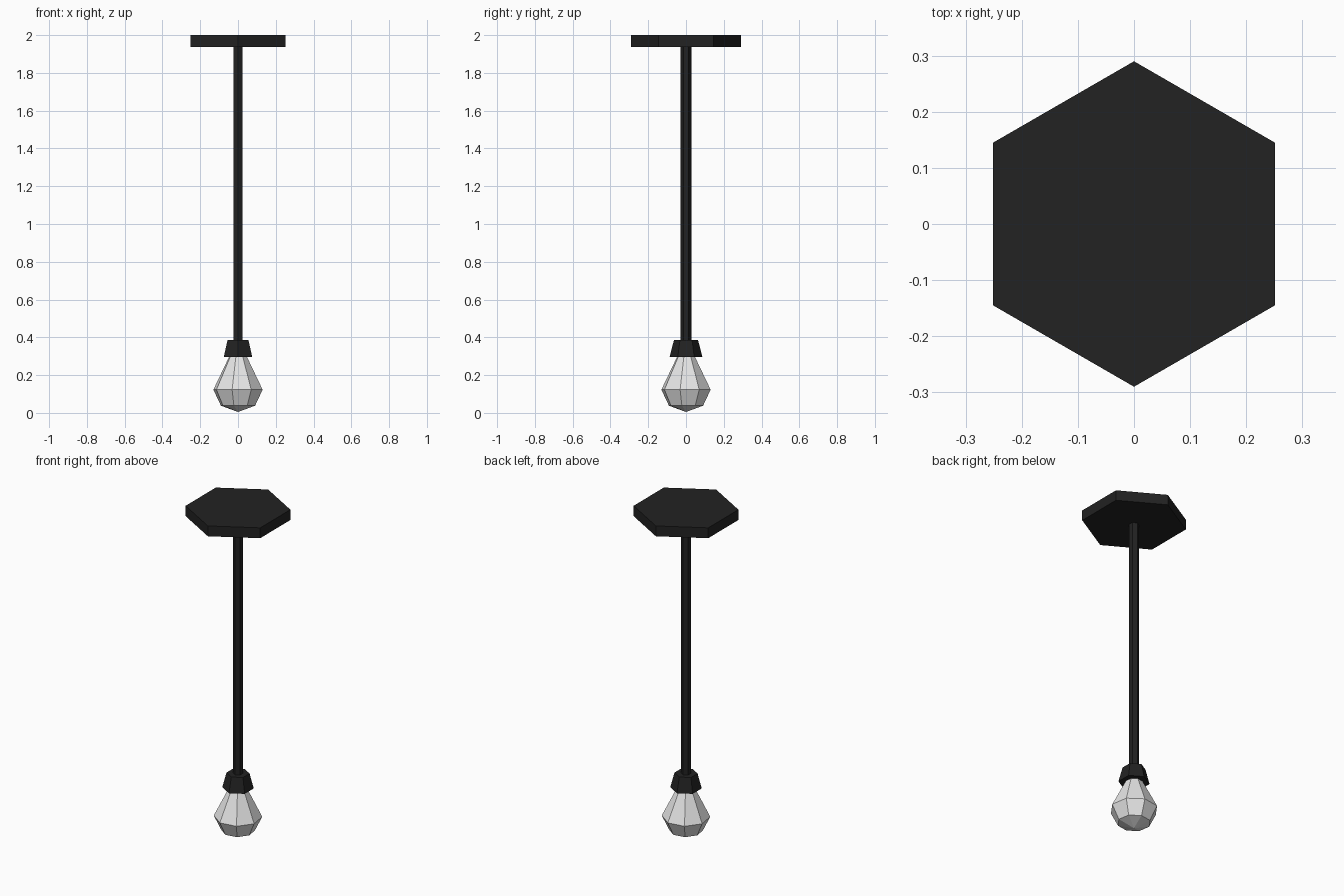
import bpy
import bmesh
from math import cos, sin, pi, radians

cube = bpy.data.objects.get("Cube")
if cube:
    bpy.data.objects.remove(cube, do_unlink=True)


def make_material(name, colour):
    mat = bpy.data.materials.new(name)
    mat.use_nodes = True
    mat.diffuse_color = colour
    mat.node_tree.nodes["Principled BSDF"].inputs["Base Color"].default_value = colour
    return mat


def lathe(name, profile, sides, turn, mat):
    """Flat-faced solid from (radius, height) rings, bottom to top; radius 0 is a tip."""
    bm = bmesh.new()
    rings = []
    for radius, z in profile:
        count = sides if radius else 1
        rings.append([bm.verts.new((radius * cos(turn + 2 * pi * i / sides),
                                    radius * sin(turn + 2 * pi * i / sides), z))
                      for i in range(count)])
    for low, high in zip(rings, rings[1:]):
        for i in range(sides):
            j = (i + 1) % sides
            if len(low) == 1:
                bm.faces.new((low[0], high[j], high[i]))
            else:
                bm.faces.new((low[i], low[j], high[j], high[i]))
    for ring in (rings[0], rings[-1]):
        if len(ring) > 1:
            bm.faces.new(ring)
    bmesh.ops.recalc_face_normals(bm, faces=bm.faces)
    mesh = bpy.data.meshes.new(name)
    bm.to_mesh(mesh)
    bm.free()
    mesh.materials.append(mat)
    obj = bpy.data.objects.new(name, mesh)
    bpy.context.collection.objects.link(obj)
    return obj


black = make_material("black metal", (0.016, 0.016, 0.016, 1))
glass = make_material("pale glass", (0.8, 0.8, 0.8, 1))
POINT_FRONT = pi / 2

# Ceiling mount, hanging rod and socket share the same hexagonal section
lathe("ceiling_plate", [(0.29, 1.937), (0.29, 2.0)], 6, POINT_FRONT, black)
lathe("hanging_rod", [(0.028, 0.36), (0.028, 1.95)], 6, POINT_FRONT, black)
lathe("bulb_socket", [(0.087, 0.295), (0.064, 0.385)], 6, POINT_FRONT, black)

# Faceted eight-sided bulb with a shallow tip, its neck inside the socket
lathe("bulb", [(0, 0.005), (0.093, 0.038), (0.134, 0.123), (0.042, 0.31)],
      8, radians(31.5), glass)
